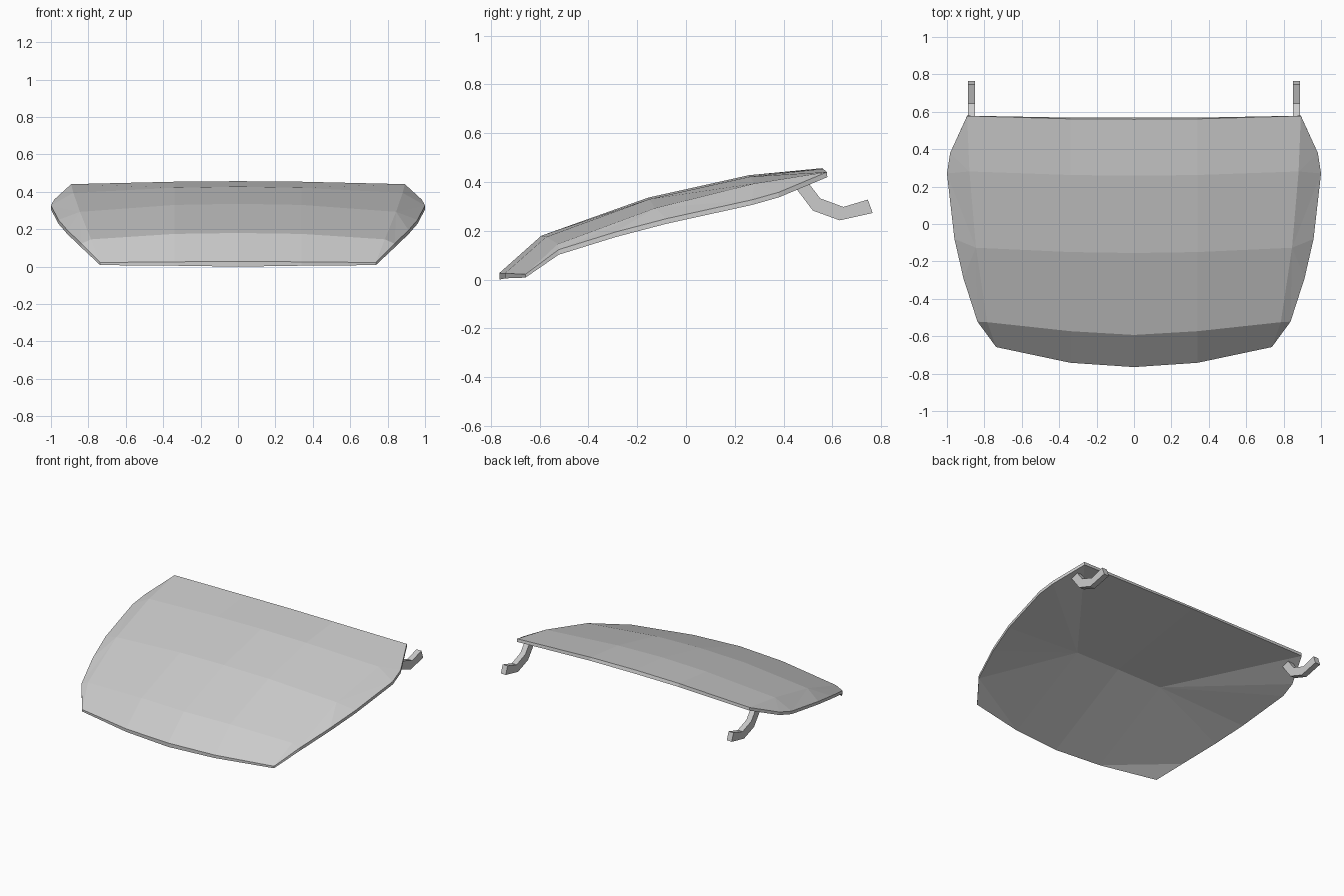
import bpy, bmesh
from mathutils import Vector

if "Cube" in bpy.data.objects:
    bpy.data.objects.remove(bpy.data.objects["Cube"])


def make_object(name, bm):
    bmesh.ops.recalc_face_normals(bm, faces=bm.faces[:])
    mesh = bpy.data.meshes.new(name)
    bm.to_mesh(mesh)
    bm.free()
    ob = bpy.data.objects.new(name, mesh)
    bpy.context.collection.objects.link(ob)
    return ob


# Hood cross rows, front to back: centre, mid, crease and outer edge points
ROWS = [
    [(0, -.765, .027), (.34, -.742, .026), (.737, -.658, .022)],
    [(0, -.593, .18), (.34, -.573, .175), (.785, -.525, .146), (.837, -.522, .123)],
    [(0, -.155, .336), (.34, -.15, .33), (.845, -.127, .293), (.96, -.08, .25)],
    [(0, .258, .428), (.34, .262, .422), (.88, .281, .394), (1.0, .27, .327)],
    [(0, .56, .457), (.34, .562, .454), (.892, .578, .441)],
]
# Extra outline points between neighbouring rows
EDGE_EXTRA = {1: (.912, -.29, .195), 3: (.983, .38, .358)}


def under(p):
    """Matching point on the underside; the lip thins toward the front corners."""
    x, y, z = p
    drop = .027 - .018 * x if y < -.6 else .021
    return (x, y + (.01 * (1 - x) if y > .5 else 0), z - drop)


bm = bmesh.new()
for side in (1, -1):
    def face(points):
        bm.faces.new([bm.verts.new((p[0] * side, p[1], p[2])) for p in points])

    def fan(points):
        for p, q in zip(points[1:], points[2:]):
            face([points[0], p, q])

    def slope(i):
        a, b = ROWS[i], ROWS[i + 1]
        extra = [EDGE_EXTRA[i]] if i in EDGE_EXTRA else []
        loop = [a[2]] + a[3:] + extra + b[3:] + [b[2]]
        return [loop[-1]] + loop[:-1] if i == 1 else loop

    # Top skin: inner panels plus the side slope outside the crease
    for i, (a, b) in enumerate(zip(ROWS, ROWS[1:])):
        for j in range(2):
            face([a[j], a[j + 1], b[j + 1], b[j]])
        fan(slope(i))

    # Simpler underside: straight from lip to middle row to rear edge
    f, e, r, k = ROWS[0], ROWS[1][3], ROWS[2], ROWS[4]
    for a, b in ((f, r), (r, k)):
        face([under(p) for p in (a[0], a[1], b[1], b[0])])
    edge = [e, EDGE_EXTRA[1], r[3], ROWS[3][3], EDGE_EXTRA[3], k[2]]
    fan([under(p) for p in [r[1], f[1]] + edge + [k[1]]])
    face([under(p) for p in (f[1], f[2], e)])

    # Rim joining both skins
    outline = f + edge + k[1::-1]
    for p, q in zip(outline, outline[1:]):
        face([p, q, under(q), under(p)])
bmesh.ops.remove_doubles(bm, verts=bm.verts[:], dist=0.001)
make_object("hood_panel", bm)

# Hooked hinge arms below the rear corners
HINGE = [(.435, .395), (.495, .405), (.55, .333), (.645, .298), (.745, .328),
         (.765, .273), (.63, .243), (.52, .283)]
for name, x in (("hinge_right", .868), ("hinge_left", -.868)):
    bm = bmesh.new()
    f = bm.faces.new([bm.verts.new((x - .019, y, z)) for y, z in HINGE])
    ext = bmesh.ops.extrude_face_region(bm, geom=[f], use_keep_orig=True)
    bmesh.ops.translate(bm, vec=Vector((.038, 0, 0)),
                        verts=[v for v in ext["geom"] if isinstance(v, bmesh.types.BMVert)])
    make_object(name, bm)
